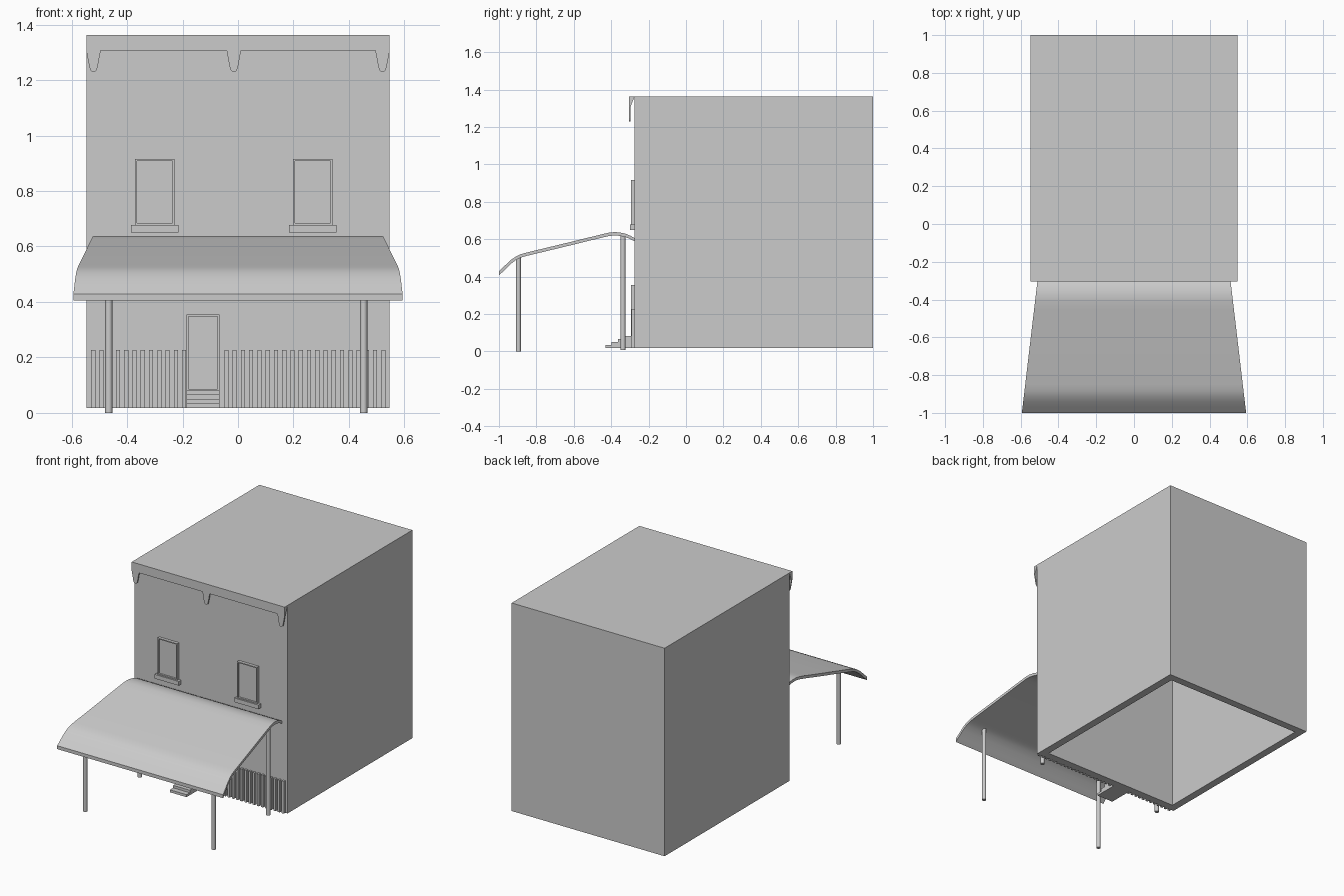
import bpy, bmesh, math

if "Cube" in bpy.data.objects:
    bpy.data.objects.remove(bpy.data.objects["Cube"])


def make(name, verts, faces, smooth=False):
    me = bpy.data.meshes.new(name)
    me.from_pydata(verts, [], faces)
    bm = bmesh.new()
    bm.from_mesh(me)
    bmesh.ops.recalc_face_normals(bm, faces=bm.faces)
    bm.to_mesh(me)
    bm.free()
    ob = bpy.data.objects.new(name, me)
    bpy.context.collection.objects.link(ob)
    if smooth:
        bpy.ops.object.select_all(action='DESELECT')
        ob.select_set(True)
        bpy.context.view_layer.objects.active = ob
        bpy.ops.object.shade_smooth_by_angle(angle=math.radians(35))
    return ob


def box(name, x0, x1, y0, y1, z0, z1):
    bpy.ops.mesh.primitive_cube_add(size=1)
    ob = bpy.context.object
    ob.name = name
    ob.scale = (x1 - x0, y1 - y0, z1 - z0)
    ob.location = ((x0 + x1) / 2, (y0 + y1) / 2, (z0 + z1) / 2)
    return ob


def prism(name, rings):
    """Bridge two matching outlines and cap both ends."""
    a, b = rings
    n = len(a)
    faces = [list(range(n)), list(range(2 * n - 1, n - 1, -1))]
    faces += [[i, (i + 1) % n, n + (i + 1) % n, n + i] for i in range(n)]
    return make(name, a + b, faces)


W, FRONT, BACK, Z0, TOP = 0.547, -0.275, 1.0, 0.018, 1.363

# Building shell: hollow walls, open underneath
t = 0.05
house = box("building_shell", -W, W, FRONT, BACK, Z0, TOP)
cut = box("interior_cutter", -W + t, W - t, FRONT + t, BACK - t, Z0 - 0.1, TOP - 0.003)
cut.hide_render = True
cut.hide_viewport = True
mod = house.modifiers.new("hollow", 'BOOLEAN')
mod.operation = 'DIFFERENCE'
mod.solver = 'EXACT'
mod.object = cut

# Cornice wedge with three hanging brackets
wedge = [(-0.305, TOP), (FRONT, TOP), (-0.297, 1.306), (-0.305, 1.306)]
prism("cornice", [[(s * W, y, z) for y, z in wedge] for s in (-1, 1)])
half = [(0.026, 1.307), (0.021, 1.28), (0.015, 1.248), (0.011, 1.235), (0.005, 1.23)]
outline = half + [(-x, z) for x, z in reversed(half)]
for i, cx in enumerate((-0.521, -0.015, 0.521)):
    prism(f"cornice_bracket_{i}", [[(cx + x, y, z) for x, z in outline]
                                   for y in (-0.305, -0.297)])


# Framed openings: thin surround with a recessed panel
def opening(name, x0, x1, z0, z1):
    f, y = 0.007, -0.294
    box(name + "_panel", x0 + f, x1 - f, -0.282, FRONT, z0 + f, z1 - f)
    box(name + "_jamb_left", x0, x0 + f, y, FRONT, z0, z1)
    box(name + "_jamb_right", x1 - f, x1, y, FRONT, z0, z1)
    box(name + "_head", x0 + f, x1 - f, y, FRONT, z1 - f, z1)
    box(name + "_base", x0 + f, x1 - f, y, FRONT, z0, z0 + f)


for side, cx in (("left", -0.3), ("right", 0.27)):
    opening(f"window_{side}", cx - 0.071, cx + 0.071, 0.677, 0.915)
    box(f"window_sill_{side}", cx - 0.086, cx + 0.086, -0.30, FRONT, 0.65, 0.677)
opening("door", -0.186, -0.067, 0.08, 0.354)

# Front steps
for i in range(4):
    box(f"step_{i}", -0.186, -0.067, -0.43 + i * 0.033, FRONT,
        Z0 + i * 0.016, Z0 + (i + 1) * 0.016)

# Vertical battens on both sides of the door
for start, count in ((-0.522, 12), (-0.042, 20)):
    for i in range(count):
        x = start + i * 0.0298
        box("batten", x - 0.0075, x + 0.0075, -0.291, FRONT, Z0, 0.226)

# Curved porch roof, flaring wider towards the front
top = [(-0.275, 0.606), (-0.297, 0.618), (-0.32, 0.628), (-0.35, 0.635), (-0.38, 0.638),
       (-0.41, 0.635), (-0.45, 0.626), (-0.65, 0.577), (-0.85, 0.529), (-0.885, 0.519),
       (-0.91, 0.507), (-0.94, 0.486), (-0.97, 0.457), (-1.0, 0.428)]
drop = [0.018] * (len(top) - 4) + [0.019, 0.021, 0.022, 0.022]
verts = []
for (y, z), d in zip(top, drop):
    h = 0.511 + (-0.3 - y) * 0.118
    verts += [(-h, y, z), (h, y, z), (h, y, z - d), (-h, y, z - d)]
n = len(top)
faces = [[4 * i + k, 4 * i + (k + 1) % 4, 4 * i + 4 + (k + 1) % 4, 4 * i + 4 + k]
         for i in range(n - 1) for k in range(4)]
faces += [[0, 1, 2, 3], [4 * n - 4 + k for k in range(4)]]
make("porch_roof", verts, faces, smooth=True)

# Porch posts
for row, y, z0, z1 in (("front", -0.896, 0.0, 0.502), ("back", -0.337, 0.008, 0.62)):
    for side, x in (("left", -0.466), ("right", 0.453)):
        bpy.ops.mesh.primitive_cylinder_add(vertices=20, radius=0.013, depth=z1 - z0,
                                            location=(x, y, (z0 + z1) / 2))
        bpy.context.object.name = f"porch_post_{row}_{side}"
        bpy.ops.object.shade_smooth_by_angle(angle=math.radians(35))
